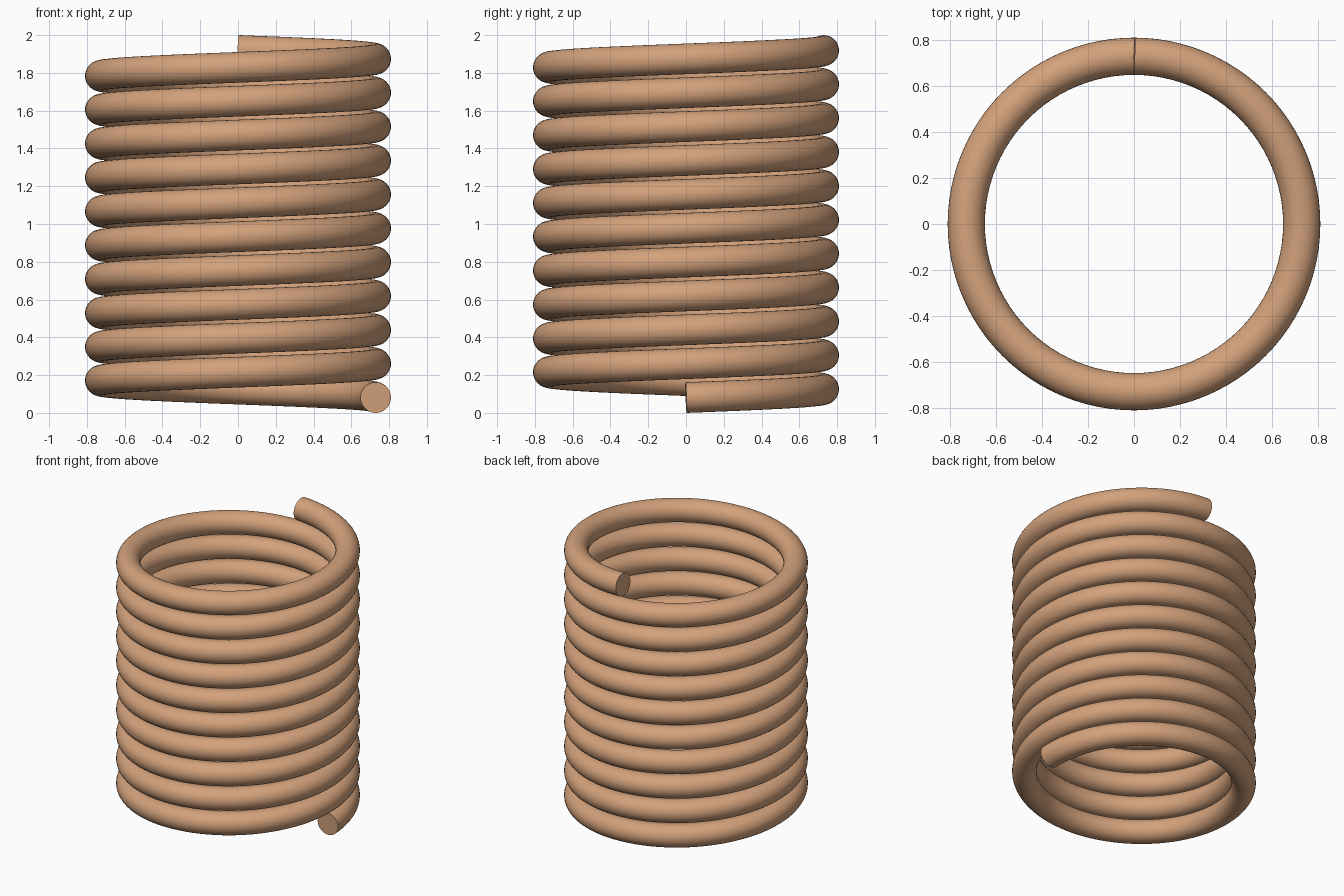
import bpy
from math import cos, sin, pi

cube = bpy.data.objects.get("Cube")
if cube:
    bpy.data.objects.remove(cube, do_unlink=True)

COIL_RADIUS = 0.729   # centre line of the wire
WIRE_RADIUS = 0.081
TURNS = 10.25
STEPS_PER_TURN = 96
RISE = 2 - 2 * WIRE_RADIUS

# Copper colour
copper = bpy.data.materials.new("copper")
copper.use_nodes = True
colour = (0.65, 0.36, 0.20, 1)
copper.diffuse_color = colour
copper.node_tree.nodes["Principled BSDF"].inputs["Base Color"].default_value = colour

# Helix path, rising counter-clockwise from the left side to the back
curve = bpy.data.curves.new("coil_spring", "CURVE")
curve.dimensions = "3D"
curve.twist_mode = "Z_UP"
path = curve.splines.new("POLY")
steps = int(TURNS * STEPS_PER_TURN)
path.points.add(steps)
for i, point in enumerate(path.points):
    t = i / steps
    angle = 2 * pi * TURNS * t
    point.co = (COIL_RADIUS * cos(angle), COIL_RADIUS * sin(angle),
                WIRE_RADIUS + RISE * t, 1)

# Round wire with flat closed ends
curve.bevel_depth = WIRE_RADIUS
curve.bevel_resolution = 14
curve.use_fill_caps = True
curve.materials.append(copper)

spring = bpy.data.objects.new("coil_spring", curve)
bpy.context.collection.objects.link(spring)
bpy.ops.object.select_all(action="DESELECT")
spring.select_set(True)
bpy.context.view_layer.objects.active = spring
bpy.ops.object.convert(target="MESH")
bpy.ops.object.shade_smooth_by_angle()
